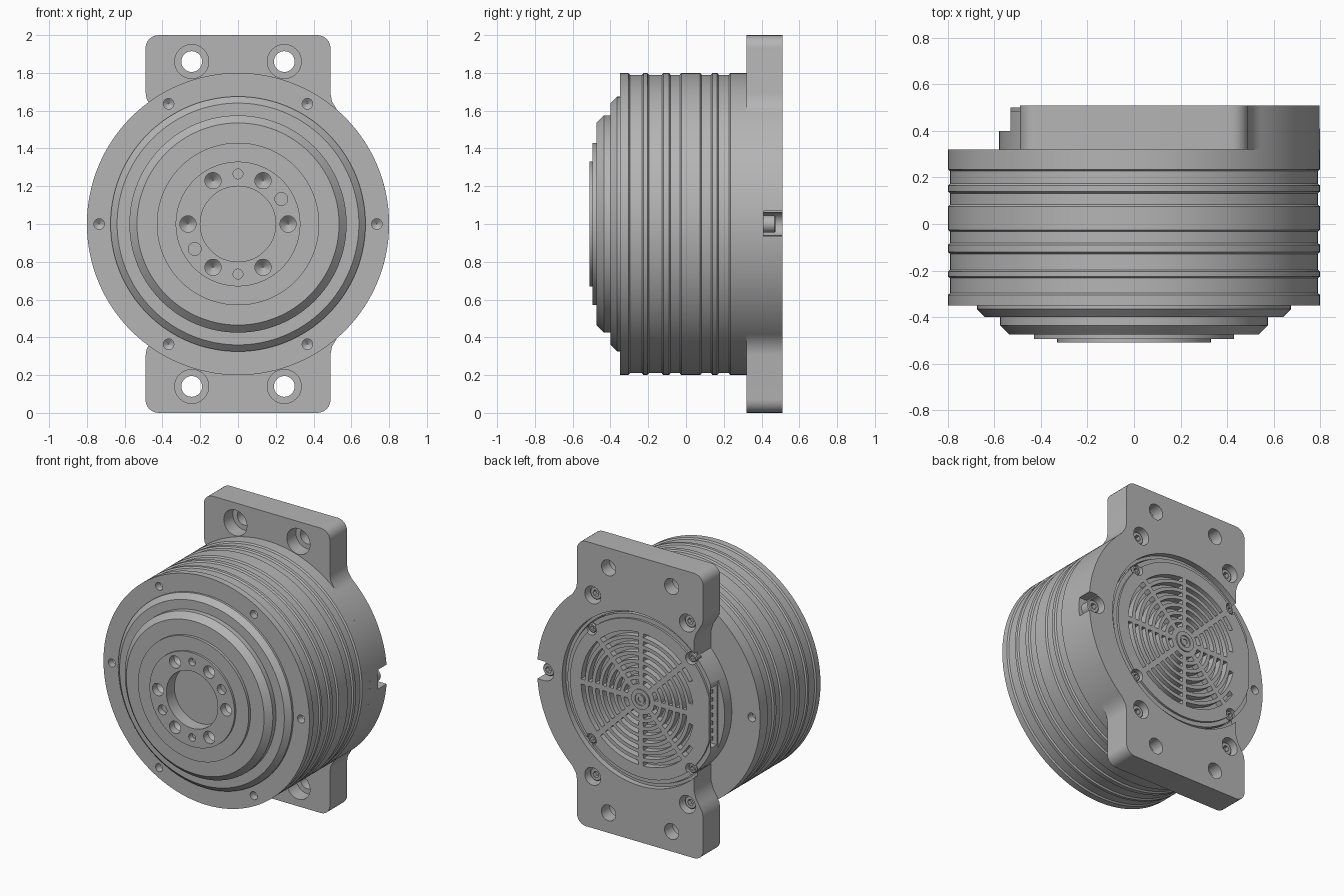
import bpy, bmesh, math
from math import cos, sin, radians
from mathutils import Matrix

cube = bpy.data.objects.get("Cube")
if cube:
    bpy.data.objects.remove(cube, do_unlink=True)

metal = bpy.data.materials.new("machined grey")
metal.use_nodes = True
grey = (0.46, 0.46, 0.46, 1)
metal.diffuse_color = grey
metal.node_tree.nodes["Principled BSDF"].inputs["Base Color"].default_value = grey

MID = 1.0        # height of the main axis
BOLT_R = 0.735   # bolt circle radius


def loft(bm, rings, closed=True):
    """Skin a stack of equal point loops and cap both ends."""
    rows = [[bm.verts.new(p) for p in ring] for ring in rings]
    n = len(rows[0])
    for a, b in zip(rows, rows[1:]):
        for i in range(n):
            j = (i + 1) % n
            bm.faces.new((a[i], a[j], b[j], b[i]))
    bm.faces.new(rows[0])
    bm.faces.new(rows[-1])


def lathe(bm, profile, x=0, dz=0, n=24):
    """Solid of (radius, y) points turned about an axis parallel to y."""
    turn = [2 * math.pi * i / n for i in range(n)]
    loft(bm, [[(x + r * cos(t), y, MID + dz + r * sin(t)) for t in turn]
              for r, y in profile])


def box(bm, x, y, z):
    size = [b - a for a, b in (x, y, z)]
    mid = [(a + b) / 2 for a, b in (x, y, z)]
    bmesh.ops.create_cube(bm, size=1, matrix=Matrix.Translation(mid) @ Matrix.Diagonal((*size, 1)))


def polar(r, deg):
    return r * cos(radians(deg)), r * sin(radians(deg))


def make(name, bm):
    bmesh.ops.recalc_face_normals(bm, faces=bm.faces)
    mesh = bpy.data.meshes.new(name)
    bm.to_mesh(mesh)
    bm.free()
    mesh.materials.append(metal)
    ob = bpy.data.objects.new(name, mesh)
    bpy.context.collection.objects.link(ob)
    return ob


def activate(ob):
    bpy.ops.object.select_all(action="DESELECT")
    ob.select_set(True)
    bpy.context.view_layer.objects.active = ob


def cut(ob, bm):
    tool = make("cutter", bm)
    tool.hide_render = True
    mod = ob.modifiers.new("cut", "BOOLEAN")
    mod.operation, mod.solver, mod.object = "DIFFERENCE", "EXACT", tool
    activate(ob)
    bpy.ops.object.modifier_apply(modifier=mod.name)
    bpy.data.objects.remove(tool, do_unlink=True)


def smooth(ob):
    activate(ob)
    bpy.ops.object.shade_smooth_by_angle(angle=radians(25))


# Ribbed housing with stepped output hub
profile = [(0.33, -0.51), (0.33, -0.495), (0.43, -0.495), (0.43, -0.475), (0.535, -0.475),
           (0.575, -0.435), (0.575, -0.4), (0.64, -0.4), (0.675, -0.365), (0.675, -0.35), (0.8, -0.35)]
for a, b in ((-0.305, -0.225), (-0.205, -0.12), (-0.09, -0.025), (0.075, 0.14), (0.165, 0.235)):
    profile += [(0.8, a), (0.79, a + 0.008), (0.79, b - 0.008), (0.8, b)]
profile.append((0.8, 0.32))
bm = bmesh.new()
lathe(bm, profile, n=128)
housing = make("ribbed_housing", bm)

# Centre bore, hub holes, face holes and one exposed rear hole
bm = bmesh.new()
lathe(bm, [(0.2, -0.6), (0.2, -0.42)], n=64)
for k in range(6):
    lathe(bm, [(0.043, -0.6), (0.043, -0.46), (0.002, -0.42)], *polar(0.265, 60 * k))
    lathe(bm, [(0.028, -0.4), (0.028, -0.3), (0.002, -0.28)], *polar(BOLT_R, 60 * k))
for deg, r in ((90, 0.026), (270, 0.026), (30, 0.034), (210, 0.034)):
    lathe(bm, [(r, -0.6), (r, -0.47)], *polar(0.265, deg))
lathe(bm, [(0.03, 0.4), (0.03, 0.27)], -BOLT_R)
cut(housing, bm)
smooth(housing)

# Mounting flange: round on its left, cut back on its right, with lugs above and below
corner = [(0.42 + x, 0.93 + z) for x, z in (polar(0.07, 90 - 15 * i) for i in range(7))]
blend = [(0.49, 0.69), (0.497, 0.65)]
rim = [polar(0.8, 49 - 2 * i) for i in range(50)]
relief = [(-0.49, 0.7), (-0.483, 0.66), (-0.46, 0.62), (-0.435, 0.58), (-0.42, 0.53)]
right_half = corner + blend + rim + [(x, -z) for x, z in reversed(corner + blend)]
left_top = list(reversed(relief)) + [(-x, z) for x, z in reversed(corner)]
left_half = [(x, -z) for x, z in reversed(left_top)] + left_top
outline = right_half + left_half
bm = bmesh.new()
loft(bm, [[(x, y, MID + z) for x, z in outline] for y in (0.32, 0.51)])
flange = make("mounting_flange", bm)

# Cover recess, counterbored lug holes and screw pockets
bolts = [polar(BOLT_R, deg) for deg in (0, 60, 120, 240, 300)]
bm = bmesh.new()
lathe(bm, [(0.585, 0.2), (0.585, 0.47), (0.605, 0.47), (0.605, 0.6)], n=128)
for x in (-0.245, 0.245):
    for dz in (-0.86, 0.86):
        lathe(bm, [(0.09, 0.2), (0.09, 0.42), (0.055, 0.42), (0.055, 0.6)], x, dz, 32)
for x, dz in bolts:
    lathe(bm, [(0.062, 0.41), (0.062, 0.6)], x, dz, 32)
cut(flange, bm)

# Open notch beside the side screw
bm = bmesh.new()
box(bm, (BOLT_R, 0.9), (0.41, 0.6), (MID - 0.065, MID + 0.07))
cut(flange, bm)
smooth(flange)

# Rear cover with a flat side
bm = bmesh.new()
lathe(bm, [(0.58, 0.31), (0.58, 0.485), (0.55, 0.485), (0.55, 0.5)], n=128)
cover = make("rear_cover", bm)
bm = bmesh.new()
box(bm, (-0.7, -0.53), (0.4, 0.6), (0, 2))
cut(cover, bm)

# Vent slots in eight sectors, small screw pockets and side port opening
small = [polar(0.55, 45 + 90 * k) for k in range(4)]
bm = bmesh.new()
for ring in range(7):
    r = 0.12 + 0.055 * ring
    gap = math.degrees(0.018 / r)
    for k in range(8):
        degs = [45 * k + gap + (45 - 2 * gap) * i / 10 for i in range(11)]
        degs = [d for d in degs if r * cos(radians(d)) > -0.39]
        if len(degs) < 2:
            continue
        sections = []
        for d in degs:
            inner, outer = polar(r - 0.015, d), polar(r + 0.015, d)
            sections.append([(p[0], y, MID + p[1]) for p, y in
                             ((inner, 0.455), (outer, 0.455), (outer, 0.6), (inner, 0.6))])
        loft(bm, sections)
for x, dz in small:
    lathe(bm, [(0.042, 0.44), (0.042, 0.6)], x, dz)
box(bm, (-0.6, -0.47), (0.415, 0.482), (MID - 0.21, MID + 0.21))
cut(cover, bm)
smooth(cover)

# Raised centre ring of the vent
bm = bmesh.new()
lathe(bm, [(0.07, 0.49), (0.07, 0.508), (0.042, 0.508), (0.042, 0.49),
           (0.03, 0.49), (0.03, 0.506), (0.018, 0.506), (0.018, 0.495)], n=32)
smooth(make("vent_hub", bm))

# Contacts in the side port
bm = bmesh.new()
for i in range(7):
    z = MID - 0.165 + 0.055 * i
    box(bm, (-0.48, -0.51), (0.43, 0.468), (z - 0.012, z + 0.012))
make("port_contacts", bm)


# Socket screws
def screws(name, places, r, base, top):
    bm = bmesh.new()
    for x, dz in places:
        lathe(bm, [(r, base), (r, top - 0.006), (r - 0.006, top)], x, dz)
    ob = make(name, bm)
    bm = bmesh.new()
    for x, dz in places:
        lathe(bm, [(r / 2, top - 0.03), (r / 2, top + 0.1)], x, dz, 6)
    cut(ob, bm)
    smooth(ob)


screws("flange_screws", bolts, 0.046, 0.4, 0.475)
screws("cover_screws", small, 0.032, 0.43, 0.485)
